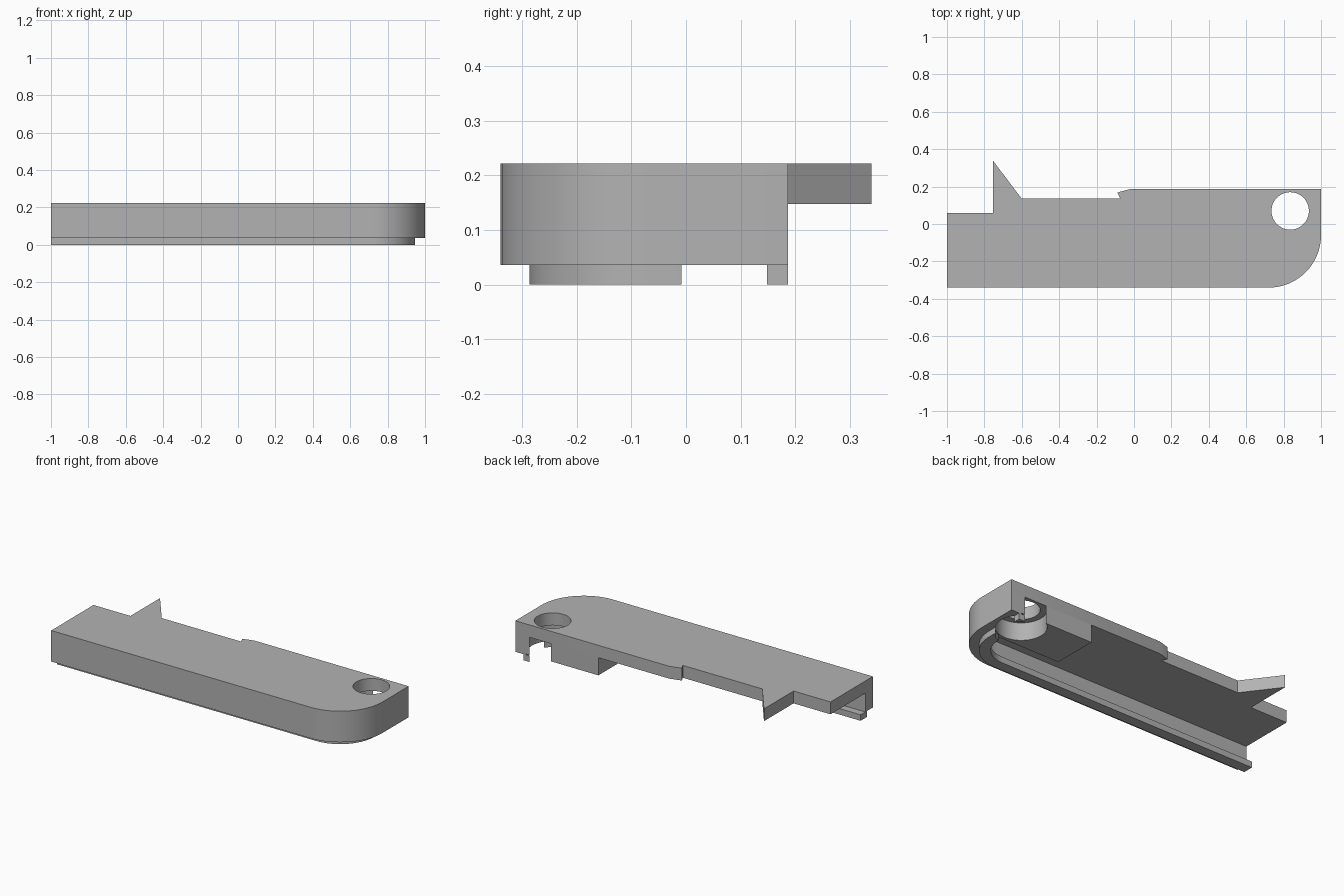
import bpy, bmesh, math

cube = bpy.data.objects.get("Cube")
if cube:
    bpy.data.objects.remove(cube, do_unlink=True)

grey = bpy.data.materials.new("plain_grey")
grey.use_nodes = True
GREY = (0.45, 0.45, 0.45, 1)
grey.diffuse_color = GREY
grey.node_tree.nodes["Principled BSDF"].inputs["Base Color"].default_value = GREY

FRONT, BACK, LEFT, RIGHT = -0.34, 0.187, -1.0, 1.0
CORNER = 0.28                      # radius of the rounded corner
TOP, UNDER, STEP = 0.222, 0.148, 0.036
PIN = (0.835, 0.07)                # centre of the round hole


def prism(name, outline, z0, z1):
    """Extrude a closed outline between two heights."""
    bm = bmesh.new()
    base = bm.faces.new([bm.verts.new((x, y, z0)) for x, y in outline])
    grown = bmesh.ops.extrude_face_region(bm, geom=[base])["geom"]
    verts = [v for v in grown if isinstance(v, bmesh.types.BMVert)]
    bmesh.ops.translate(bm, verts=verts, vec=(0, 0, z1 - z0))
    bmesh.ops.recalc_face_normals(bm, faces=bm.faces[:])
    mesh = bpy.data.meshes.new(name)
    bm.to_mesh(mesh)
    bm.free()
    ob = bpy.data.objects.new(name, mesh)
    bpy.context.collection.objects.link(ob)
    mesh.materials.append(grey)
    return ob


def edge_path(inset, steps=20):
    """Front edge, rounded corner and right edge, moved inwards."""
    r = CORNER - inset
    cx, cy = RIGHT - CORNER, FRONT + CORNER
    arc = [(cx + r * math.sin(a), cy - r * math.cos(a))
           for a in (i * math.pi / 2 / steps for i in range(steps + 1))]
    return [(LEFT, FRONT + inset)] + arc + [(RIGHT - inset, BACK)]


def band(name, outer, inner, z0, z1):
    return prism(name, edge_path(outer) + edge_path(inner)[::-1], z0, z1)


def bore(ob, radius, z0, z1):
    """Cut a round hole on the pin axis."""
    ring = [(PIN[0] + radius * math.cos(i * math.tau / 64),
             PIN[1] + radius * math.sin(i * math.tau / 64)) for i in range(64)]
    cutter = prism("round_cutter", ring, z0, z1)
    cutter.hide_render = True
    mod = ob.modifiers.new("bore", "BOOLEAN")
    mod.operation, mod.solver, mod.object = "DIFFERENCE", "EXACT", cutter
    bpy.context.view_layer.objects.active = ob
    bpy.ops.object.modifier_apply(modifier=mod.name)
    bpy.data.objects.remove(cutter, do_unlink=True)


# Top plate with the pointed hook and the small catch on its back edge
back_edge = [(-0.02, BACK), (-0.09, 0.168), (-0.073, 0.135), (-0.6, 0.135),
             (-0.755, 0.34), (-0.755, 0.06), (LEFT, 0.06)]
plate = prism("top_plate", edge_path(0) + back_edge, UNDER, TOP)
bore(plate, 0.1, 0, 1)

# Side wall and the inset guide lip below it
wall = band("side_wall", 0, 0.07, STEP, UNDER)
lip = band("guide_lip", 0.053, 0.115, 0, STEP)

# Block under the plate, with a round pocket beneath the hole
block = prism("pocket_block", [(0.45, -0.085), (0.93, -0.085), (0.93, BACK), (0.45, BACK)],
              0.042, UNDER)
for part in (wall, lip, block):
    bore(part, 0.137, -0.1, UNDER + 0.01)

# Smooth the curved sides only
bpy.ops.object.select_all(action="DESELECT")
for part in (plate, wall, lip, block):
    part.select_set(True)
bpy.context.view_layer.objects.active = plate
bpy.ops.object.shade_smooth_by_angle(angle=math.radians(30))
